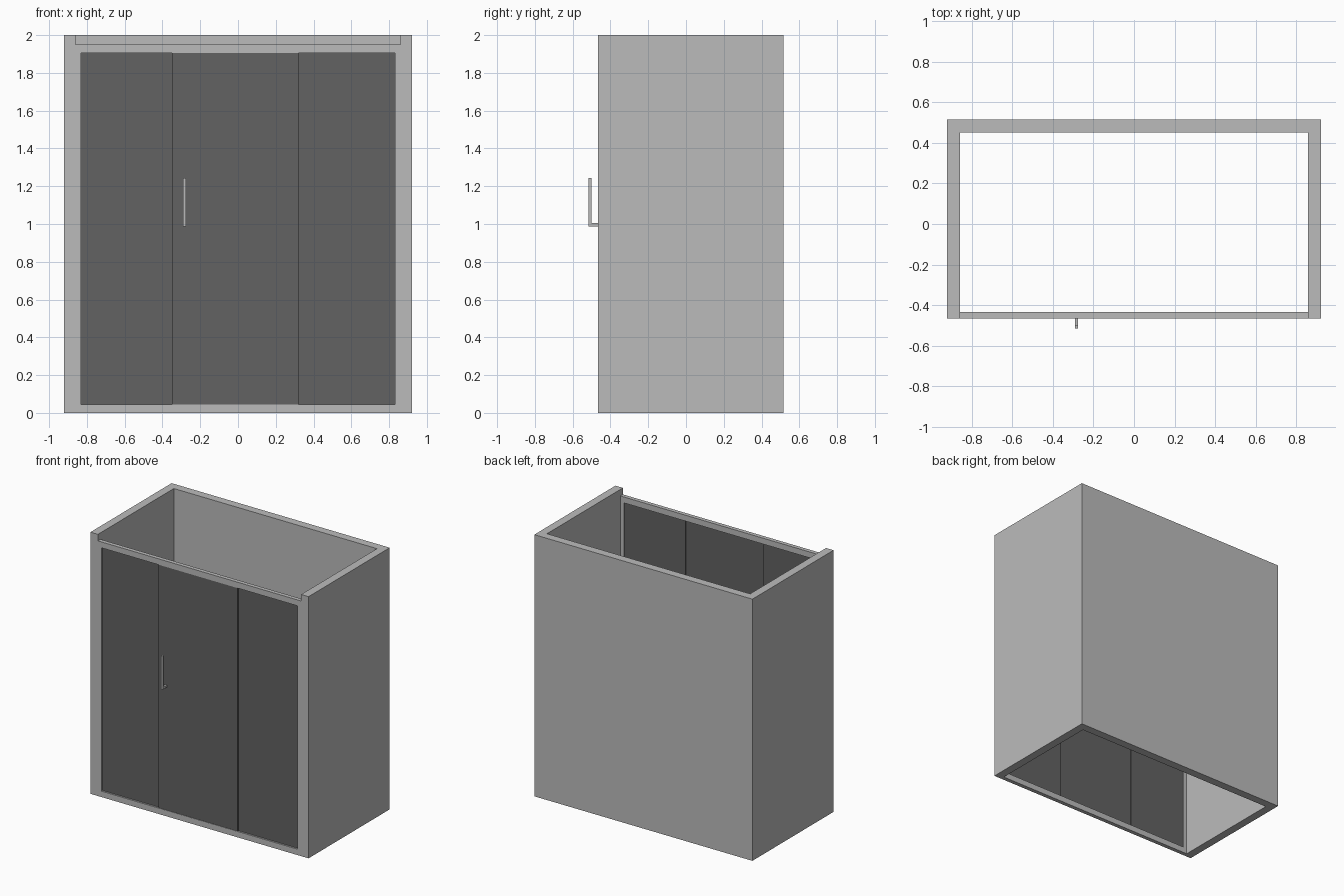
import bpy, bmesh

if "Cube" in bpy.data.objects:
    bpy.data.objects.remove(bpy.data.objects["Cube"])


def material(name, v):
    m = bpy.data.materials.new(name)
    m.diffuse_color = (v, v, v, 1)
    m.use_nodes = True
    m.node_tree.nodes["Principled BSDF"].inputs["Base Color"].default_value = m.diffuse_color
    return m


GREY = material("light_grey", 0.5)
DARK = material("dark_glass", 0.122)


def finish(name, bm, mat):
    bmesh.ops.recalc_face_normals(bm, faces=bm.faces)
    me = bpy.data.meshes.new(name)
    bm.to_mesh(me)
    bm.free()
    me.materials.append(mat)
    ob = bpy.data.objects.new(name, me)
    bpy.context.collection.objects.link(ob)
    return ob


def prism(name, pts, depth, mat):
    """Extrude a closed 3D polygon along a vector."""
    bm = bmesh.new()
    face = bm.faces.new([bm.verts.new(p) for p in pts])
    ext = bmesh.ops.extrude_face_region(bm, geom=[face])
    verts = [g for g in ext["geom"] if isinstance(g, bmesh.types.BMVert)]
    bmesh.ops.translate(bm, verts=verts, vec=depth)
    # keep the starting cap so the solid stays closed
    if not face.is_valid or len(bm.faces) < len(pts) + 2:
        bmesh.ops.holes_fill(bm, edges=bm.edges[:], sides=0)
    return finish(name, bm, mat)


def box(name, x, y, z, mat):
    pts = [(x[0], y[0], z[0]), (x[1], y[0], z[0]), (x[1], y[1], z[0]), (x[0], y[1], z[0])]
    return prism(name, pts, (0, 0, z[1] - z[0]), mat)


W, T = 0.922, 0.063          # half width, wall thickness
I = W - T                    # inner half width
F, B = -0.465, 0.515         # front and back of the walls

# U-shaped walls, open at top and bottom
prism("walls", [(-W, F, 0), (-I, F, 0), (-I, B - T, 0), (I, B - T, 0),
                (I, F, 0), (W, F, 0), (W, B, 0), (-W, B, 0)], (0, 0, 2), GREY)

# Door frame: sill, head and jambs
FY = (F, -0.434)
box("sill", (-I, I), FY, (0, 0.045), GREY)
box("head_rail", (-I, I), FY, (1.905, 1.95), GREY)
for side, s in (("left", -1), ("right", 1)):
    box(side + "_jamb", sorted((s * 0.83, s * I)), FY, (0.045, 1.905), GREY)

# Fixed side panels behind the central sliding door
PZ = (0.043, 1.907)
box("left_panel", (-0.832, -0.345), (-0.452, -0.444), PZ, DARK)
box("right_panel", (0.315, 0.832), (-0.452, -0.444), PZ, DARK)
box("sliding_door", (-0.35, 0.32), (-0.462, -0.452), PZ, DARK)

# L-shaped door handle
prism("handle", [(-0.291, -0.461, 0.988), (-0.291, -0.515, 0.988), (-0.291, -0.515, 1.243),
                 (-0.291, -0.499, 1.243), (-0.291, -0.499, 1.004), (-0.291, -0.461, 1.004)],
      (0.016, 0, 0), GREY)
